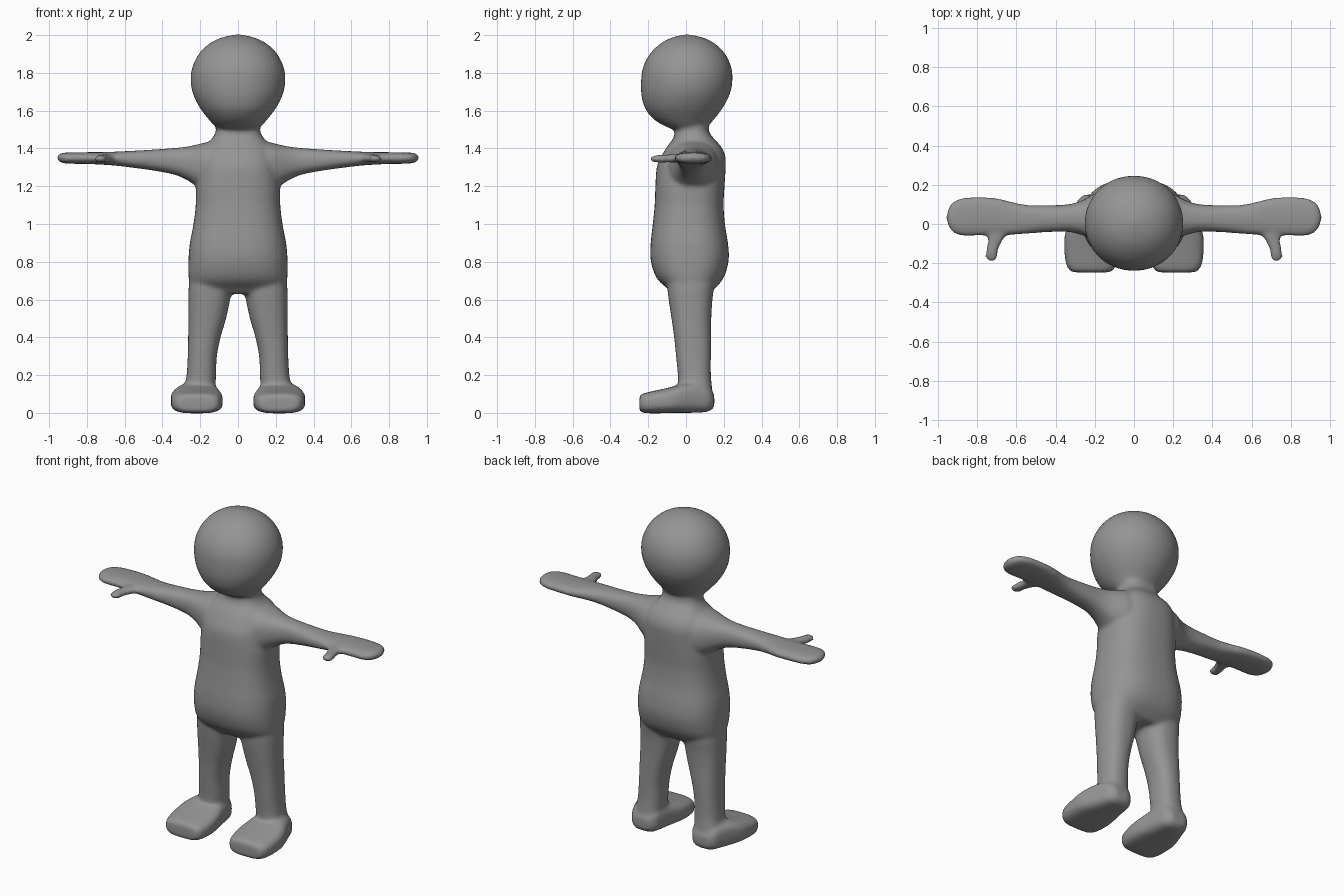
import bpy, bmesh, math
from mathutils import Vector

skin = bpy.data.materials.new("plain grey")
skin.diffuse_color = (0.3, 0.3, 0.3, 1)

SIDES = 40
bm = bmesh.new()


def smooth_rows(rows, steps=5):
    """Catmull-Rom interpolation between section rows."""
    out = []
    for i in range(len(rows) - 1):
        p0, p1, p2 = rows[max(i - 1, 0)], rows[i], rows[i + 1]
        p3 = rows[min(i + 2, len(rows) - 1)]
        for s in range(steps):
            t = s / steps
            out.append([0.5 * (2 * b + (c - a) * t + (2 * a - 5 * b + 4 * c - d) * t * t
                               + (3 * b - a - 3 * c + d) * t ** 3)
                        for a, b, c, d in zip(p0, p1, p2, p3)])
    return out + [rows[-1]]


def loft(axis, rows, power=2.0, mirror=False):
    """Rows: position on axis, then min/max on each of the two other axes."""
    others = [a for a in range(3) if a != axis]
    for sign in ((1, -1) if mirror else (1,)):
        rings = []
        for pos, u0, u1, v0, v1 in smooth_rows(rows):
            ring = []
            for k in range(SIDES):
                a = 2 * math.pi * k / SIDES
                c, s = math.cos(a), math.sin(a)
                co = Vector((0, 0, 0))
                co[axis] = pos
                co[others[0]] = (u0 + u1) / 2 + (u1 - u0) / 2 * math.copysign(abs(c) ** (2 / power), c)
                co[others[1]] = (v0 + v1) / 2 + (v1 - v0) / 2 * math.copysign(abs(s) ** (2 / power), s)
                co.x *= sign
                ring.append(bm.verts.new(co))
            rings.append(ring)
        faces = [bm.faces.new(rings[0][::-1]), bm.faces.new(rings[-1])]
        for r0, r1 in zip(rings, rings[1:]):
            for k in range(SIDES):
                n = (k + 1) % SIDES
                faces.append(bm.faces.new((r0[k], r0[n], r1[n], r1[k])))
        bmesh.ops.recalc_face_normals(bm, faces=faces)


def upright(rows):
    """Rows of z, half width, y min, y max turned into loft rows."""
    return [(z, -w, w, y0, y1) for z, w, y0, y1 in rows]


# torso and neck
loft(2, upright([
    (0.63, 0.22, -0.07, 0.12), (0.66, 0.25, -0.10, 0.155), (0.70, 0.26, -0.145, 0.19),
    (0.75, 0.263, -0.172, 0.213), (0.82, 0.262, -0.188, 0.227), (0.90, 0.255, -0.187, 0.222),
    (1.0, 0.236, -0.176, 0.206), (1.1, 0.224, -0.166, 0.199), (1.2, 0.222, -0.162, 0.204),
    (1.3, 0.21, -0.155, 0.21), (1.36, 0.20, -0.13, 0.208), (1.41, 0.178, -0.10, 0.186),
    (1.45, 0.14, -0.07, 0.15), (1.49, 0.118, -0.058, 0.122), (1.56, 0.115, -0.055, 0.12)]), 2.5)

# head
loft(2, upright([
    (1.495, 0.09, -0.05, 0.09), (1.515, 0.12, -0.105, 0.115), (1.55, 0.152, -0.165, 0.145),
    (1.60, 0.192, -0.21, 0.185), (1.65, 0.222, -0.23, 0.215), (1.70, 0.242, -0.238, 0.236),
    (1.76, 0.251, -0.238, 0.246), (1.82, 0.245, -0.23, 0.242), (1.88, 0.22, -0.205, 0.22),
    (1.93, 0.182, -0.165, 0.182), (1.97, 0.127, -0.112, 0.13), (1.993, 0.065, -0.055, 0.068),
    (2.003, 0.01, -0.005, 0.015)]), 2.05)

# legs
loft(2, [
    (0.04, 0.125, 0.285, -0.03, 0.14), (0.13, 0.12, 0.282, -0.04, 0.138),
    (0.20, 0.116, 0.272, -0.043, 0.132), (0.30, 0.112, 0.266, -0.053, 0.132),
    (0.40, 0.092, 0.264, -0.063, 0.133), (0.50, 0.063, 0.263, -0.077, 0.134),
    (0.60, 0.042, 0.262, -0.092, 0.14), (0.68, 0.03, 0.26, -0.10, 0.15),
    (0.78, 0.03, 0.24, -0.10, 0.15)], 2.4, True)

# feet
loft(1, [
    (-0.247, 0.13, 0.305, 0.012, 0.085), (-0.235, 0.105, 0.33, 0.003, 0.10),
    (-0.20, 0.09, 0.348, -0.002, 0.11), (-0.13, 0.08, 0.356, -0.002, 0.125),
    (-0.06, 0.085, 0.354, 0.0, 0.142), (0.0, 0.098, 0.335, 0.0, 0.158),
    (0.07, 0.11, 0.308, 0.002, 0.16), (0.12, 0.125, 0.288, 0.008, 0.14),
    (0.15, 0.16, 0.255, 0.03, 0.095)], 3.2, True)

# arms and hands
loft(0, [
    (0.10, -0.10, 0.17, 1.17, 1.44), (0.17, -0.095, 0.168, 1.18, 1.432),
    (0.22, -0.075, 0.145, 1.20, 1.42), (0.27, -0.055, 0.118, 1.233, 1.41),
    (0.34, -0.04, 0.10, 1.262, 1.402), (0.45, -0.042, 0.096, 1.283, 1.394),
    (0.55, -0.05, 0.098, 1.297, 1.388), (0.63, -0.056, 0.114, 1.307, 1.384),
    (0.70, -0.056, 0.132, 1.313, 1.381), (0.80, -0.06, 0.138, 1.318, 1.38),
    (0.88, -0.06, 0.132, 1.319, 1.379), (0.925, -0.043, 0.112, 1.322, 1.377),
    (0.946, -0.012, 0.082, 1.33, 1.37), (0.957, 0.02, 0.05, 1.342, 1.358)], 2.4, True)

# thumbs
loft(1, [
    (0.0, 0.63, 0.77, 1.325, 1.37), (-0.05, 0.648, 0.753, 1.326, 1.37),
    (-0.09, 0.674, 0.748, 1.326, 1.368), (-0.13, 0.692, 0.754, 1.325, 1.366),
    (-0.165, 0.695, 0.76, 1.326, 1.363), (-0.187, 0.708, 0.748, 1.333, 1.357)], 2.3, True)

mesh = bpy.data.meshes.new("body")
bm.to_mesh(mesh)
bm.free()
body = bpy.data.objects.new("body", mesh)
bpy.context.collection.objects.link(body)

# merge the parts into one soft skin
remesh = body.modifiers.new("skin", 'REMESH')
remesh.mode = 'VOXEL'
remesh.voxel_size = 0.011
remesh.use_smooth_shade = True
soften = body.modifiers.new("soften", 'SMOOTH')
soften.factor = 0.5
soften.iterations = 8

bpy.context.view_layer.objects.active = body
body.select_set(True)
bpy.ops.object.modifier_apply(modifier="skin")
bpy.ops.object.modifier_apply(modifier="soften")
body.data.materials.clear()
body.data.materials.append(skin)
bpy.ops.object.shade_smooth()
